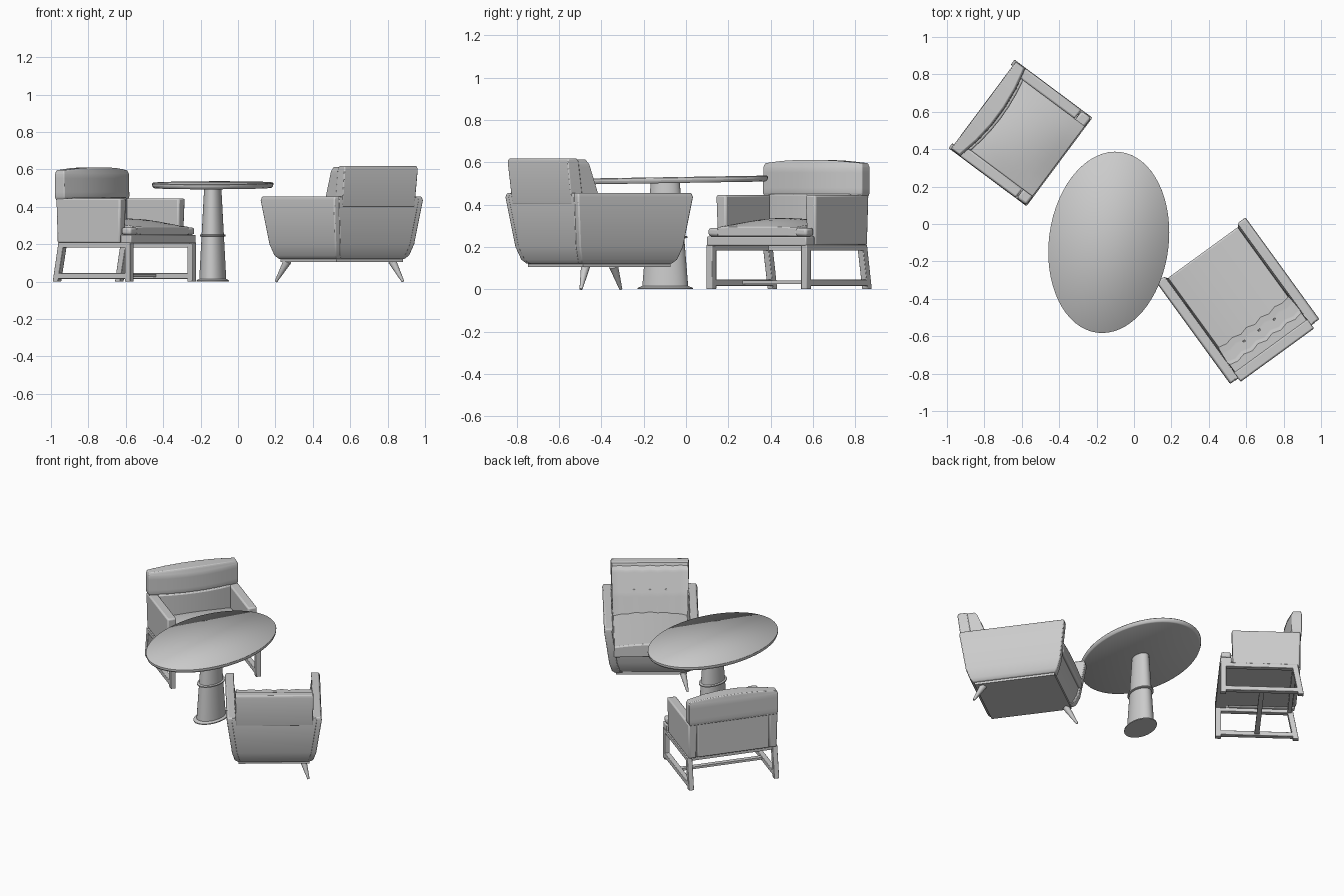
import bpy, bmesh, math
from mathutils import Matrix, Vector

cube = bpy.data.objects.get("Cube")
if cube:
    bpy.data.objects.remove(cube, do_unlink=True)

grey = bpy.data.materials.new("light_grey")
grey.use_nodes = True
COLOUR = (0.6, 0.6, 0.6, 1)
grey.diffuse_color = COLOUR
grey.node_tree.nodes["Principled BSDF"].inputs["Base Color"].default_value = COLOUR


def finish(name, bm, place, bevel=0.0, angle=35):
    """Turn a bmesh into a placed, shaded object."""
    bmesh.ops.recalc_face_normals(bm, faces=bm.faces)
    mesh = bpy.data.meshes.new(name)
    bm.to_mesh(mesh)
    bm.free()
    mesh.materials.append(grey)
    obj = bpy.data.objects.new(name, mesh)
    bpy.context.collection.objects.link(obj)
    obj.matrix_world = place
    if bevel:
        mod = obj.modifiers.new("soft_edges", 'BEVEL')
        mod.width, mod.segments, mod.limit_method = bevel, 2, 'ANGLE'
        mod.angle_limit = math.radians(40)
    bpy.ops.object.select_all(action='DESELECT')
    obj.select_set(True)
    bpy.context.view_layer.objects.active = obj
    bpy.ops.object.shade_smooth_by_angle(angle=math.radians(angle))
    return obj


def loft(name, place, sections, bevel=0.0, cuts=0, shape=None):
    """Stack rectangles (z, x0, x1, y0, y1); optionally subdivide and reshape."""
    bm = bmesh.new()
    rings = [[bm.verts.new(p) for p in
              ((x0, y0, z), (x1, y0, z), (x1, y1, z), (x0, y1, z))]
             for z, x0, x1, y0, y1 in sections]
    for low, high in zip(rings, rings[1:]):
        for i in range(4):
            j = (i + 1) % 4
            bm.faces.new((low[i], low[j], high[j], high[i]))
    bm.faces.new(rings[0][::-1])
    bm.faces.new(rings[-1])
    if cuts:
        bmesh.ops.subdivide_edges(bm, edges=bm.edges[:], cuts=cuts, use_grid_fill=True)
    if shape:
        for v in bm.verts:
            shape(v.co)
    return finish(name, bm, place, bevel)


def box(name, place, x, y, z, bevel=0.0, **kw):
    return loft(name, place, [(h, x[0], x[1], y[0], y[1]) for h in z], bevel, **kw)


def span(side, a, b):
    """Ordered x range on one side of the centre line."""
    return tuple(sorted((side * a, side * b)))


def lathe(name, place, profile, steps=48):
    """Spin a radius and height profile about z."""
    bm = bmesh.new()
    rings = [[bm.verts.new((r * math.cos(t), r * math.sin(t), z))
              for t in (2 * math.pi * k / steps for k in range(steps))]
             for r, z in profile]
    for low, high in zip(rings, rings[1:]):
        for i in range(steps):
            j = (i + 1) % steps
            bm.faces.new((low[i], low[j], high[j], high[i]))
    bm.faces.new(rings[0][::-1])
    bm.faces.new(rings[-1])
    return finish(name, bm, place)


def rod(name, place, foot, top, r_foot, r_top):
    """Tapered round leg between two points."""
    foot, top = Vector(foot), Vector(top)
    axis = top - foot
    bm = bmesh.new()
    bmesh.ops.create_cone(bm, cap_ends=True, segments=16, radius1=r_foot,
                          radius2=r_top, depth=axis.length)
    bmesh.ops.transform(bm, verts=bm.verts, matrix=Matrix.Translation((foot + top) / 2)
                        @ axis.to_track_quat('Z', 'Y').to_matrix().to_4x4())
    return finish(name, bm, place)


def placed(x, y, degrees):
    return Matrix.Translation((x, y, 0)) @ Matrix.Rotation(math.radians(degrees), 4, 'Z')


# Oval pedestal table
table = placed(-0.135, -0.098, -7.4) @ Matrix.Diagonal((0.32, 0.487, 1, 1))
tilt = Matrix.Translation((0, 0, 0.515)) @ Matrix.Rotation(0.016, 4, 'X')
lathe("table_top", Matrix.Translation((-0.135, -0.098, 0)) @ tilt
      @ Matrix.Translation((0.135, 0.098, 0)) @ table,
      [(0.97, -0.014), (0.99, -0.01), (1, 0), (1, 0.01), (0.992, 0.014)], 64)
lathe("table_pedestal", table, [(0.225, 0.005), (0.14, 0.515)])
lathe("table_foot", table, [(0.27, 0), (0.27, 0.006), (0.23, 0.014)])
lathe("table_collar", table, [(0.19, 0.24), (0.215, 0.243), (0.215, 0.25), (0.19, 0.253)])

# Open-frame armchair
chair = placed(-0.607, 0.487, 53.3)
for side, label in ((-1, "right"), (1, "left")):
    x0, x1 = span(side, 0.262, 0.295)
    box(label + "_front_leg", chair, (x0, x1), (-0.258, -0.222), (0, 0.21), 0.003)
    loft(label + "_rear_leg", chair, [(0, x0, x1, 0.225, 0.26),
                                      (0.21, x0, x1, 0.185, 0.222)], 0.003)
    box(label + "_floor_rail", chair, (x0, x1), (-0.23, 0.235), (0.015, 0.045), 0.003)
    box(label + "_seat_rail", chair, (x0, x1), (-0.25, 0.21), (0.182, 0.21), 0.003)
    loft(label + "_arm", chair, [(0.205, *span(side, 0.238, 0.288), -0.18, 0.235),
                                 (0.445, *span(side, 0.233, 0.293), -0.188, 0.24)], 0.01)
box("cross_stretcher", chair, (-0.27, 0.27), (-0.015, 0.015), (0.025, 0.04))
box("rear_seat_rail", chair, (-0.27, 0.27), (0.19, 0.215), (0.182, 0.21))
box("seat_base", chair, (-0.235, 0.235), (-0.255, 0.22), (0.205, 0.25), 0.006)
box("seat_base_front", chair, (-0.293, 0.293), (-0.26, -0.19), (0.205, 0.25), 0.006)


def dome(co):
    """Raise the top of the seat cushion toward its middle."""
    if co.z > 0.28:
        co.z += 0.045 * (1 - (co.x / 0.29) ** 2) * max(0, 1 - ((co.y + 0.03) / 0.23) ** 2)


box("seat_cushion", chair, (-0.234, 0.234), (-0.255, 0.19), (0.25, 0.292), 0.01,
    cuts=7, shape=dome)
for side, label in ((-1, "right"), (1, "left")):
    box(label + "_cushion_ear", chair, span(side, 0.22, 0.29), (-0.255, -0.192),
        (0.25, 0.29), 0.012)


def bulge(co):
    """Swell the front of the back cushion and arch its top."""
    across = 1 - (co.x / 0.29) ** 2
    if co.y < 0.2:
        co.y -= 0.04 * across
    if co.z > 0.58:
        co.z += 0.017 * across


box("lower_back", chair, (-0.236, 0.236), (0.17, 0.242), (0.21, 0.45), 0.008,
    cuts=5, shape=bulge)
loft("upper_back", chair, [(0.435, -0.285, 0.285, 0.19, 0.245),
                           (0.455, -0.292, 0.292, 0.183, 0.248),
                           (0.575, -0.292, 0.292, 0.185, 0.248),
                           (0.595, -0.285, 0.285, 0.195, 0.243)],
     0.006, cuts=4, shape=bulge)

# Enclosed lounge chair with tapered shell: height, half width, half depth
lounge = placed(0.555, -0.41, 216)
SHELL = [(0.12, 0.225, 0.262), (0.14, 0.245, 0.28), (0.2, 0.262, 0.302),
         (0.435, 0.295, 0.336), (0.455, 0.288, 0.332)]
for side, label in ((-1, "right"), (1, "left")):
    loft(label + "_lounge_arm", lounge,
         [(z, *span(side, w - 0.05, w), -d, d) for z, w, d in SHELL], 0.006)
loft("lounge_rear_panel", lounge,
     [(z, 0.03 - w, w - 0.03, d - 0.07, d + 0.002) for z, w, d in SHELL], 0.004)
loft("lounge_seat_body", lounge,
     [(z, 0.03 - w, w - 0.03, 0.012 - d, 0.25) for z, w, d in SHELL[:3]]
     + [(0.25, -0.24, 0.24, -0.3, 0.25)])
box("lounge_base_plate", lounge, (-0.22, 0.22), (-0.255, 0.255), (0.105, 0.125))
box("lounge_seat_cushion", lounge, (-0.235, 0.235), (-0.318, 0.2), (0.25, 0.322), 0.015,
    cuts=7, shape=lambda co: setattr(co, "z", co.z + (0.02 if co.z > 0.3 else 0)
                                     * (1 - (co.x / 0.24) ** 2)))
loft("lounge_back_frame", lounge, [(0.4, -0.24, 0.24, 0.265, 0.334),
                                   (0.6, -0.243, 0.243, 0.295, 0.36),
                                   (0.617, -0.24, 0.24, 0.302, 0.355)], 0.005)


def channels(co):
    """Soft vertical channels on the front of the back cushion."""
    if co.y < 0.36 * co.z + 0.06:
        co.y += 0.007 * math.cos(co.x * 2 * math.pi / 0.1)


loft("lounge_back_cushion", lounge, [(0.31, -0.232, 0.232, 0.14, 0.28),
                                     (0.45, -0.236, 0.236, 0.182, 0.29),
                                     (0.59, -0.24, 0.24, 0.238, 0.298),
                                     (0.612, -0.236, 0.236, 0.256, 0.3)],
     0, cuts=9, shape=channels)
for n in (-1, 0, 1):
    rod("back_button", lounge, (n * 0.1, 0.19, 0.475), (n * 0.1, 0.21, 0.47), 0.007, 0.007)

# Two splayed legs at opposite corners
rod("lounge_front_leg", lounge, (0.225, -0.29, 0), (0.195, -0.225, 0.11), 0.007, 0.022)
rod("lounge_rear_leg", lounge, (-0.214, 0.262, 0), (-0.18, 0.21, 0.11), 0.007, 0.022)
